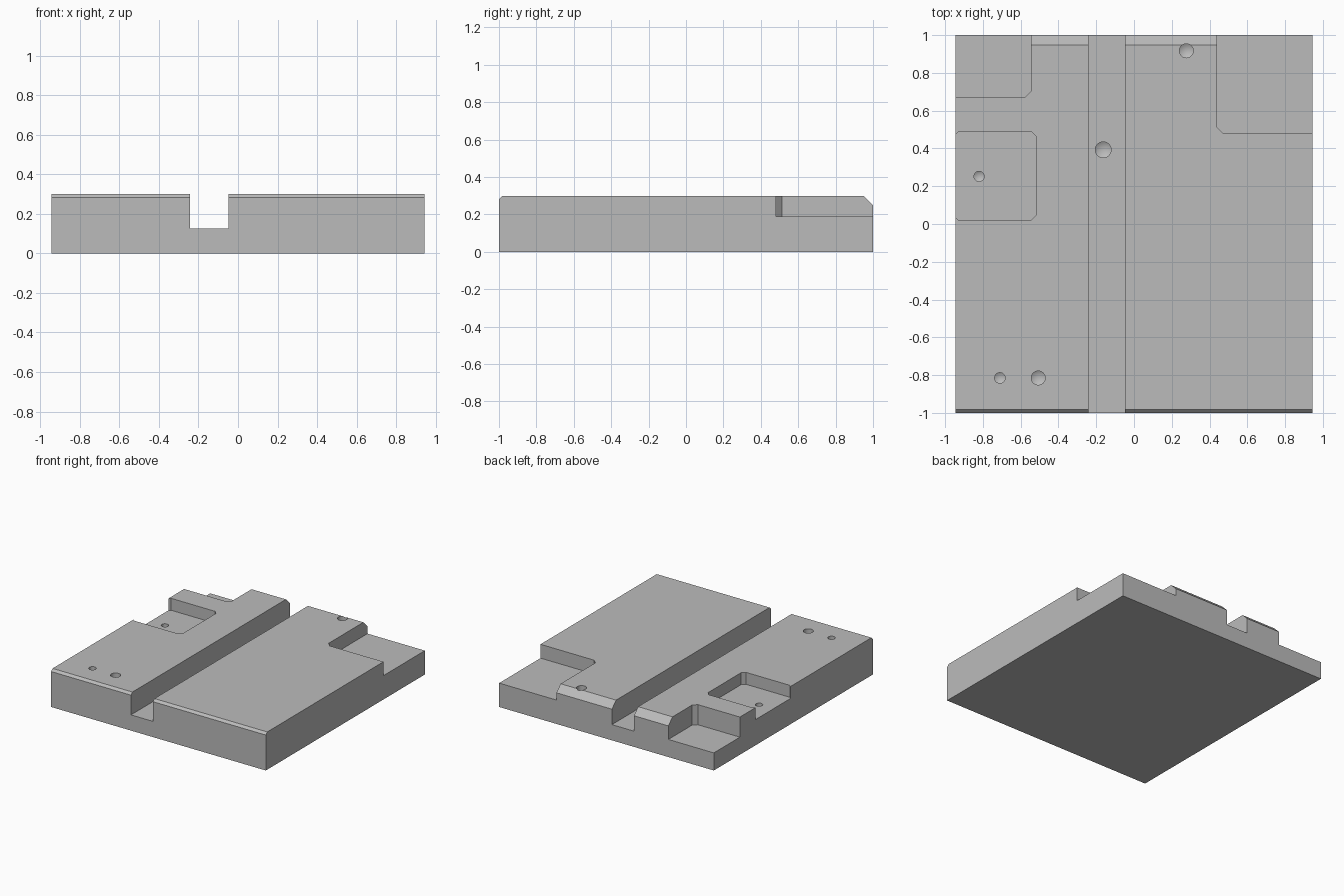
import bpy, bmesh, math
from mathutils import Matrix, Vector

if "Cube" in bpy.data.objects:
    bpy.data.objects.remove(bpy.data.objects["Cube"])

HALF_X, TOP = 0.945, 0.3

grey = bpy.data.materials.new("machined grey")
grey.use_nodes = True
grey.diffuse_color = (0.5, 0.5, 0.5, 1)
grey.node_tree.nodes["Principled BSDF"].inputs["Base Color"].default_value = (0.5, 0.5, 0.5, 1)


def finish(name, bm):
    bmesh.ops.recalc_face_normals(bm, faces=bm.faces)
    mesh = bpy.data.meshes.new(name)
    bm.to_mesh(mesh)
    bm.free()
    obj = bpy.data.objects.new(name, mesh)
    bpy.context.collection.objects.link(obj)
    mesh.materials.append(grey)
    return obj


def prism(name, points, offset):
    """Extrude a closed outline along the offset vector."""
    bm = bmesh.new()
    face = bm.faces.new([bm.verts.new(p) for p in points])
    moved = bmesh.ops.extrude_face_region(bm, geom=[face])["geom"]
    verts = [v for v in moved if isinstance(v, bmesh.types.BMVert)]
    bmesh.ops.translate(bm, verts=verts, vec=Vector(offset))
    return finish(name, bm)


def pocket(name, x0, x1, y0, y1, floor, c):
    """Rectangular pocket cutter with chamfered vertical corners."""
    outline = [(x0 + c, y0), (x1 - c, y0), (x1, y0 + c), (x1, y1 - c),
               (x1 - c, y1), (x0 + c, y1), (x0, y1 - c), (x0, y0 + c)]
    return prism(name, [(x, y, floor) for x, y in outline], (0, 0, 0.5))


def drill(name, x, y, surface, r, depth):
    """Round cutter with a conical drill tip."""
    n = 24
    bm = bmesh.new()
    rings = []
    for z in (surface + 0.1, surface - depth):
        rings.append(bmesh.ops.create_circle(
            bm, segments=n, radius=r, matrix=Matrix.Translation((x, y, z)))["verts"])
    top, low = rings
    tip = bm.verts.new((x, y, surface - depth - 0.6 * r))
    bm.faces.new(top)
    for i in range(n):
        j = (i + 1) % n
        bm.faces.new((top[i], top[j], low[j], low[i]))
        bm.faces.new((low[i], low[j], tip))
    return finish(name, bm)


# Plate with bevelled front and back top edges
side = [(-1, 0), (1, 0), (1, 0.248), (0.948, TOP), (-0.982, TOP), (-1, 0.282)]
plate = prism("base_plate", [(-HALF_X, y, z) for y, z in side], (2 * HALF_X, 0, 0))

# Full length channel, corner steps, side pocket and drilled holes
cutters = [
    pocket("channel_cutter", -0.242, -0.048, -1.2, 1.2, 0.125, 0.03),
    pocket("left_step_cutter", 0.44, 1.2, 0.48, 1.2, 0.19, 0.032),
    pocket("right_step_cutter", -1.2, -0.545, 0.672, 1.2, 0.14, 0.03),
    pocket("side_pocket_cutter", -0.955, -0.518, 0.022, 0.488, 0.205, 0.025),
    drill("back_hole_cutter", 0.277, 0.917, TOP, 0.037, 0.07),
    drill("channel_hole_cutter", -0.163, 0.393, 0.125, 0.042, 0.05),
    drill("pocket_hole_cutter", -0.82, 0.252, 0.205, 0.027, 0.06),
    drill("front_small_hole_cutter", -0.71, -0.815, TOP, 0.028, 0.07),
    drill("front_large_hole_cutter", -0.507, -0.815, TOP, 0.037, 0.07),
]
bpy.context.view_layer.objects.active = plate
for cutter in cutters:
    mod = plate.modifiers.new(cutter.name, "BOOLEAN")
    mod.operation = "DIFFERENCE"
    mod.solver = "EXACT"
    mod.object = cutter
    bpy.ops.object.modifier_apply(modifier=mod.name)
    bpy.data.objects.remove(cutter)

# Soft shading inside the holes, crisp edges elsewhere
bpy.ops.object.select_all(action="DESELECT")
plate.select_set(True)
bpy.ops.object.shade_smooth_by_angle(angle=math.radians(25))
